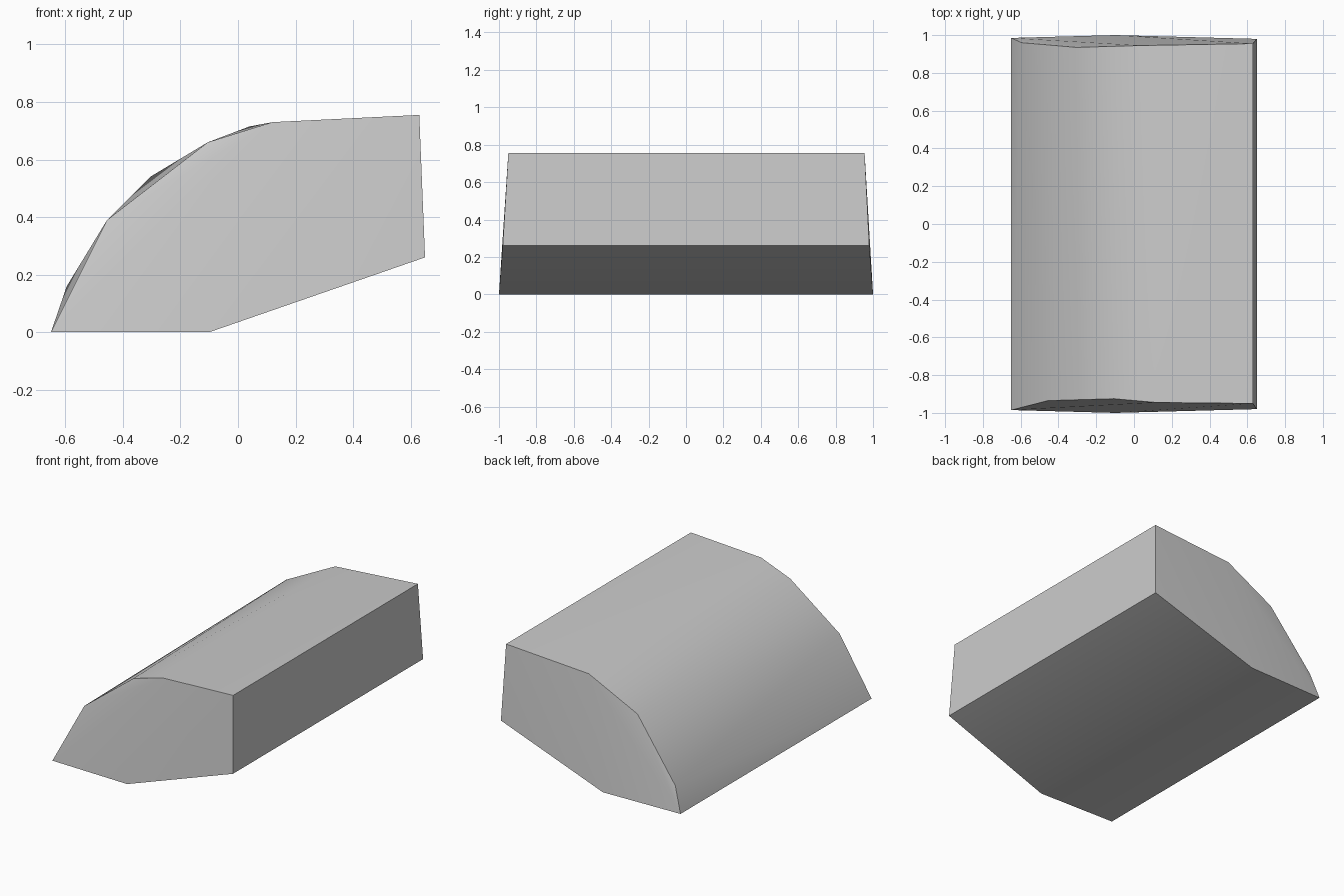
import bpy, bmesh, math

cube = bpy.data.objects.get("Cube")
if cube:
    bpy.data.objects.remove(cube, do_unlink=True)

# Plain grey material
grey = bpy.data.materials.new("plain_grey")
grey.use_nodes = True
colour = (0.6, 0.6, 0.6, 1)
grey.diffuse_color = colour
grey.node_tree.nodes["Principled BSDF"].inputs["Base Color"].default_value = colour

# Corners shared by both ends: x, z, front y, back y
shared = [(-0.65, 0, -0.985, 0.985), (-0.10, 0, -1, 1),
          (0.65, 0.26, -0.98, 0.98), (0.63, 0.755, -0.95, 0.955)]
# Corners along the curved shoulder, staggered between the ends
front_arc = [(-0.455, -0.935, 0.39), (-0.105, -0.925, 0.66), (0.12, -0.945, 0.73)]
back_arc = [(-0.595, 0.96, 0.16), (-0.305, 0.935, 0.54), (0.04, 0.945, 0.715)]

# Solid wedge body wrapped around the two end profiles
bm = bmesh.new()
for x, z, front, back in shared:
    bm.verts.new((x, front, z))
    bm.verts.new((x, back, z))
for corner in front_arc + back_arc:
    bm.verts.new(corner)
bmesh.ops.convex_hull(bm, input=bm.verts[:])
bmesh.ops.recalc_face_normals(bm, faces=bm.faces[:])

mesh = bpy.data.meshes.new("wedge_body")
bm.to_mesh(mesh)
bm.free()
mesh.materials.append(grey)
body = bpy.data.objects.new("wedge_body", mesh)
bpy.context.collection.objects.link(body)

# Smooth shoulder with crisp end edges
bpy.ops.object.select_all(action='DESELECT')
body.select_set(True)
bpy.context.view_layer.objects.active = body
bpy.ops.object.shade_smooth_by_angle(angle=math.radians(40))
